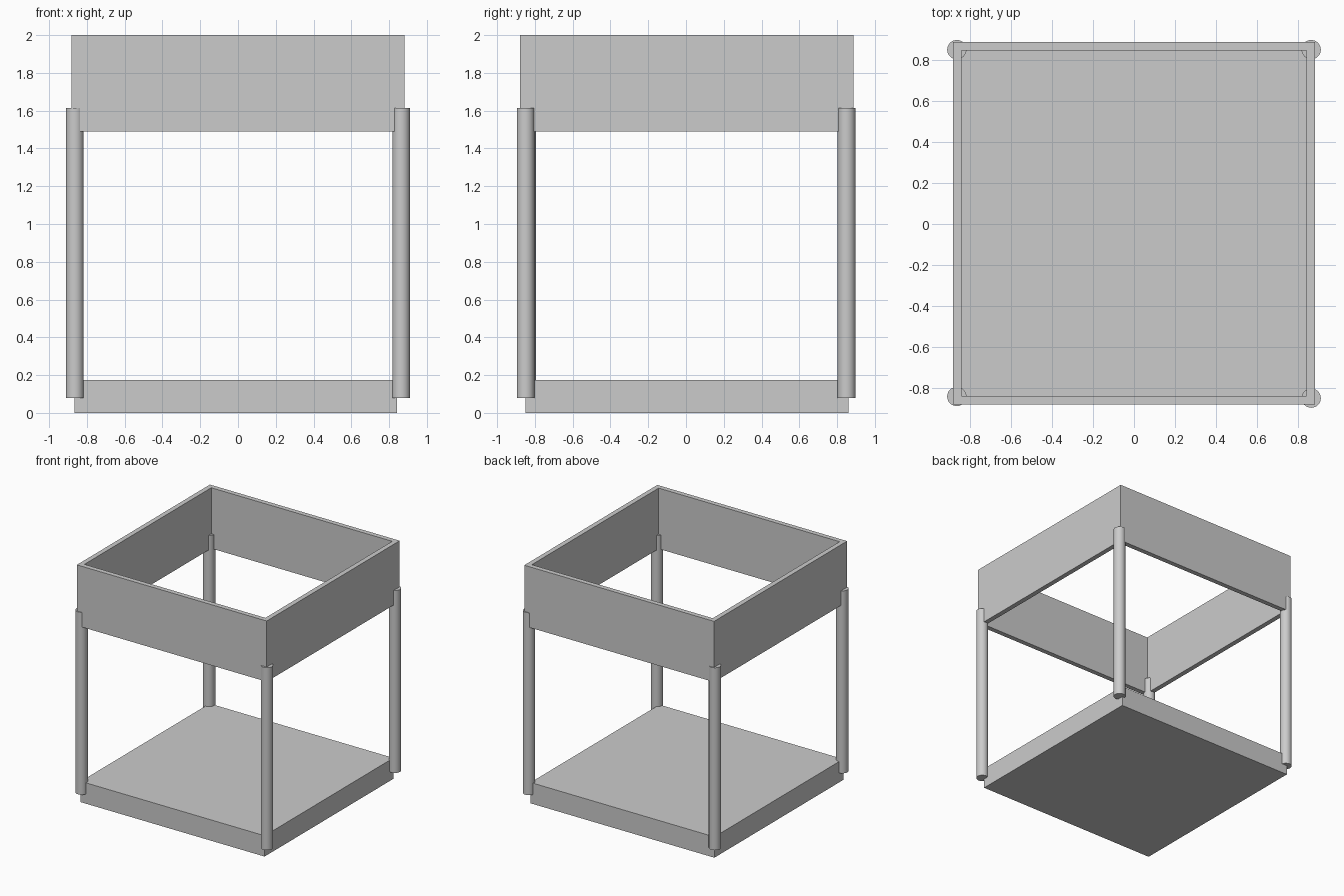
import bpy
import bmesh
from mathutils import Matrix

cube = bpy.data.objects.get("Cube")
if cube:
    bpy.data.objects.remove(cube, do_unlink=True)

# One plain grey for everything
grey = bpy.data.materials.new("plain grey")
grey.use_nodes = True
colour = (0.6, 0.6, 0.6, 1)
grey.diffuse_color = colour
grey.node_tree.nodes["Principled BSDF"].inputs["Base Color"].default_value = colour


def finish(name, bm):
    bmesh.ops.recalc_face_normals(bm, faces=bm.faces)
    mesh = bpy.data.meshes.new(name)
    bm.to_mesh(mesh)
    bm.free()
    mesh.materials.append(grey)
    obj = bpy.data.objects.new(name, mesh)
    bpy.context.collection.objects.link(obj)
    return obj


def box(name, low, high):
    bm = bmesh.new()
    size = [h - l for l, h in zip(low, high)]
    centre = [(h + l) / 2 for l, h in zip(low, high)]
    bmesh.ops.create_cube(bm, size=1, matrix=Matrix.Translation(centre) @ Matrix.Diagonal((*size, 1)))
    return finish(name, bm)


# Solid base slab
box("base", (-0.866, -0.851, 0), (0.843, 0.86, 0.175))


# Open top frame: square outline extruded up, walls given thickness
def top_frame(x, y0, y1, z0, z1, wall):
    bm = bmesh.new()
    rings = []
    for inset in (0, wall):
        corners = [(-x + inset, y0 + inset), (x - inset, y0 + inset),
                   (x - inset, y1 - inset), (-x + inset, y1 - inset)]
        for z in (z0, z1):
            rings.append([bm.verts.new((cx, cy, z)) for cx, cy in corners])
    outer_low, outer_high, inner_low, inner_high = rings
    loop = [outer_low, outer_high, inner_high, inner_low]
    for k in range(4):
        a, b = loop[k], loop[(k + 1) % 4]
        for i in range(4):
            j = (i + 1) % 4
            bm.faces.new((a[i], a[j], b[j], b[i]))
    return finish("top_frame", bm)


top_frame(0.882, -0.879, 0.887, 1.49, 2.0, 0.041)


# Round corner posts
def post(name, x, y, radius=0.047, low=0.08, high=1.613):
    bm = bmesh.new()
    bmesh.ops.create_cone(bm, cap_ends=True, segments=32, radius1=radius, radius2=radius,
                          depth=high - low, matrix=Matrix.Translation((x, y, (low + high) / 2)))
    obj = finish(name, bm)
    bpy.ops.object.select_all(action="DESELECT")
    obj.select_set(True)
    bpy.context.view_layer.objects.active = obj
    bpy.ops.object.shade_smooth_by_angle()


for side, x in (("left", 0.864), ("right", -0.864)):
    post("front_" + side + "_post", x, -0.849 if side == "left" else -0.841)
    post("back_" + side + "_post", x, 0.85)
